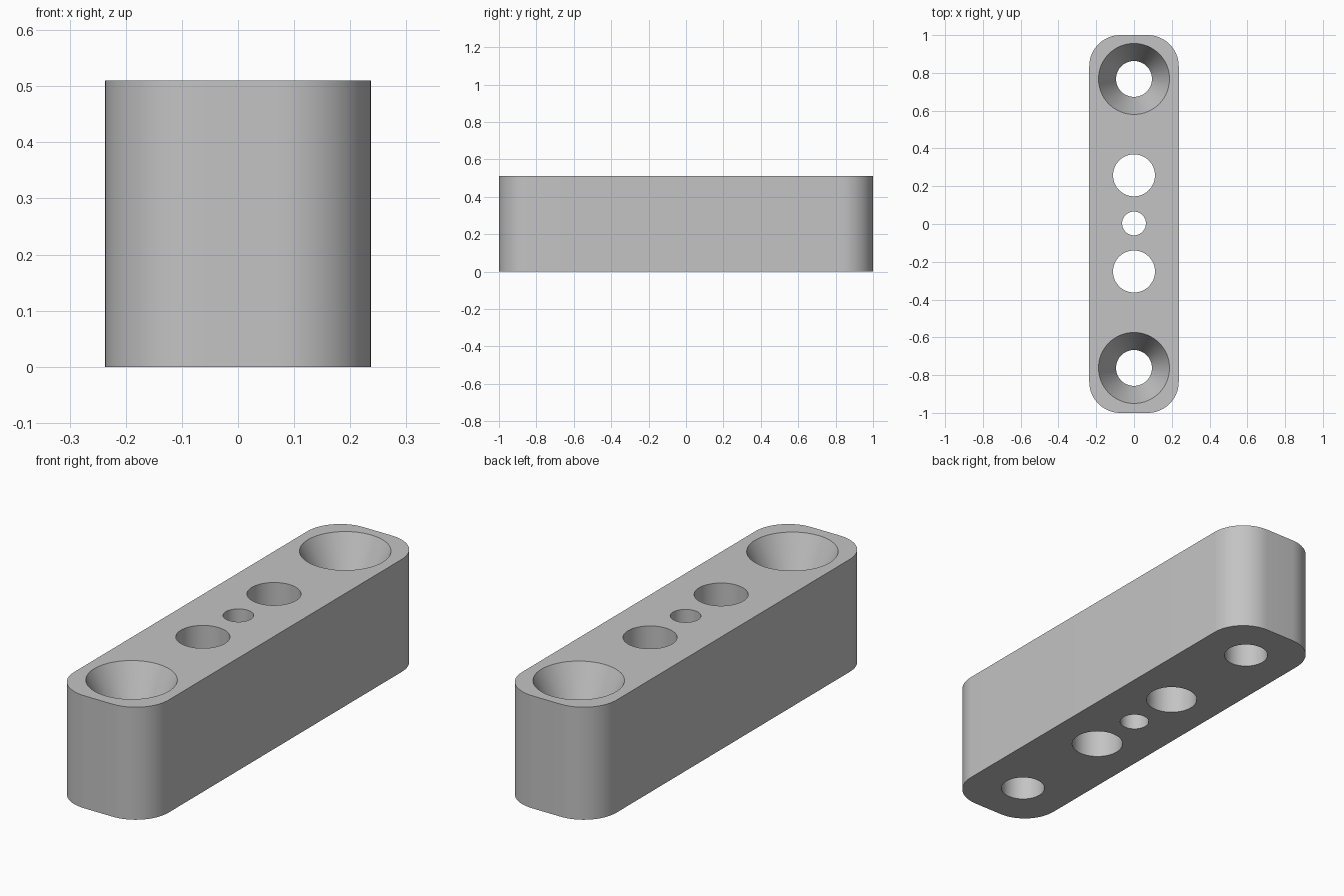
import bpy, bmesh, math

default = bpy.data.objects.get("Cube")
if default:
    bpy.data.objects.remove(default, do_unlink=True)

WIDTH, LENGTH, HEIGHT, CORNER = 0.474, 2.0, 0.51, 0.165
OFFSET = 0.003      # hole row sits slightly off centre
OVER = 0.05         # cutter overshoot

grey = bpy.data.materials.new("light grey")
grey.use_nodes = True
colour = (0.55, 0.55, 0.55, 1)
grey.diffuse_color = colour
grey.node_tree.nodes["Principled BSDF"].inputs["Base Color"].default_value = colour


def make_object(name, bm):
    bmesh.ops.recalc_face_normals(bm, faces=bm.faces[:])
    mesh = bpy.data.meshes.new(name)
    bm.to_mesh(mesh)
    bm.free()
    mesh.materials.append(grey)
    obj = bpy.data.objects.new(name, mesh)
    bpy.context.collection.objects.link(obj)
    return obj


def rounded_bar(name):
    """Upright bar with its four vertical corners rounded."""
    bm = bmesh.new()
    bmesh.ops.create_cube(bm, size=1)
    bmesh.ops.scale(bm, vec=(WIDTH, LENGTH, HEIGHT), verts=bm.verts)
    bmesh.ops.translate(bm, vec=(0, 0, HEIGHT / 2), verts=bm.verts)
    upright = [e for e in bm.edges
               if abs(e.verts[0].co.z - e.verts[1].co.z) > HEIGHT / 2]
    bmesh.ops.bevel(bm, geom=upright, offset=CORNER, segments=16,
                    profile=0.5, affect='EDGES')
    return make_object(name, bm)


def turned_cutter(name, y, profile, sides=64):
    """Closed solid of revolution from (radius, height) pairs."""
    bm = bmesh.new()
    rings = [[bm.verts.new((r * math.cos(math.tau * i / sides),
                            y + r * math.sin(math.tau * i / sides), z))
              for i in range(sides)] for r, z in profile]
    for low, high in zip(rings, rings[1:]):
        for i in range(sides):
            j = (i + 1) % sides
            bm.faces.new((low[i], low[j], high[j], high[i]))
    bm.faces.new(rings[0])
    bm.faces.new(rings[-1])
    return make_object(name, bm)


def straight(radius):
    return [(radius, -OVER), (radius, HEIGHT + OVER)]


def countersunk(radius, rim, depth):
    slope = (rim - radius) / depth
    return [(radius, -OVER), (radius, HEIGHT - depth),
            (rim + slope * OVER, HEIGHT + OVER)]


# Bar and the through holes along its middle line
bar = rounded_bar("spacer_bar")
holes = [("centre_hole", 0, straight(0.063))]
for side, sign in (("front", -1), ("back", 1)):
    holes.append((side + "_bore", sign * 0.2545, straight(0.111)))
    holes.append((side + "_screw_hole", sign * 0.765,
                  countersunk(0.095, 0.188, 0.2)))

bpy.context.view_layer.objects.active = bar
for name, y, profile in holes:
    cutter = turned_cutter(name, y + OFFSET, profile)
    cutter.hide_render = True
    cut = bar.modifiers.new(name, 'BOOLEAN')
    cut.operation = 'DIFFERENCE'
    cut.solver = 'EXACT'
    cut.object = cutter
    bpy.ops.object.modifier_apply(modifier=cut.name)
    bpy.data.objects.remove(cutter, do_unlink=True)

# Smooth the round walls, keep the rims crisp
for obj in bpy.context.selected_objects:
    obj.select_set(False)
bar.select_set(True)
bpy.ops.object.shade_smooth_by_angle(angle=math.radians(20))
